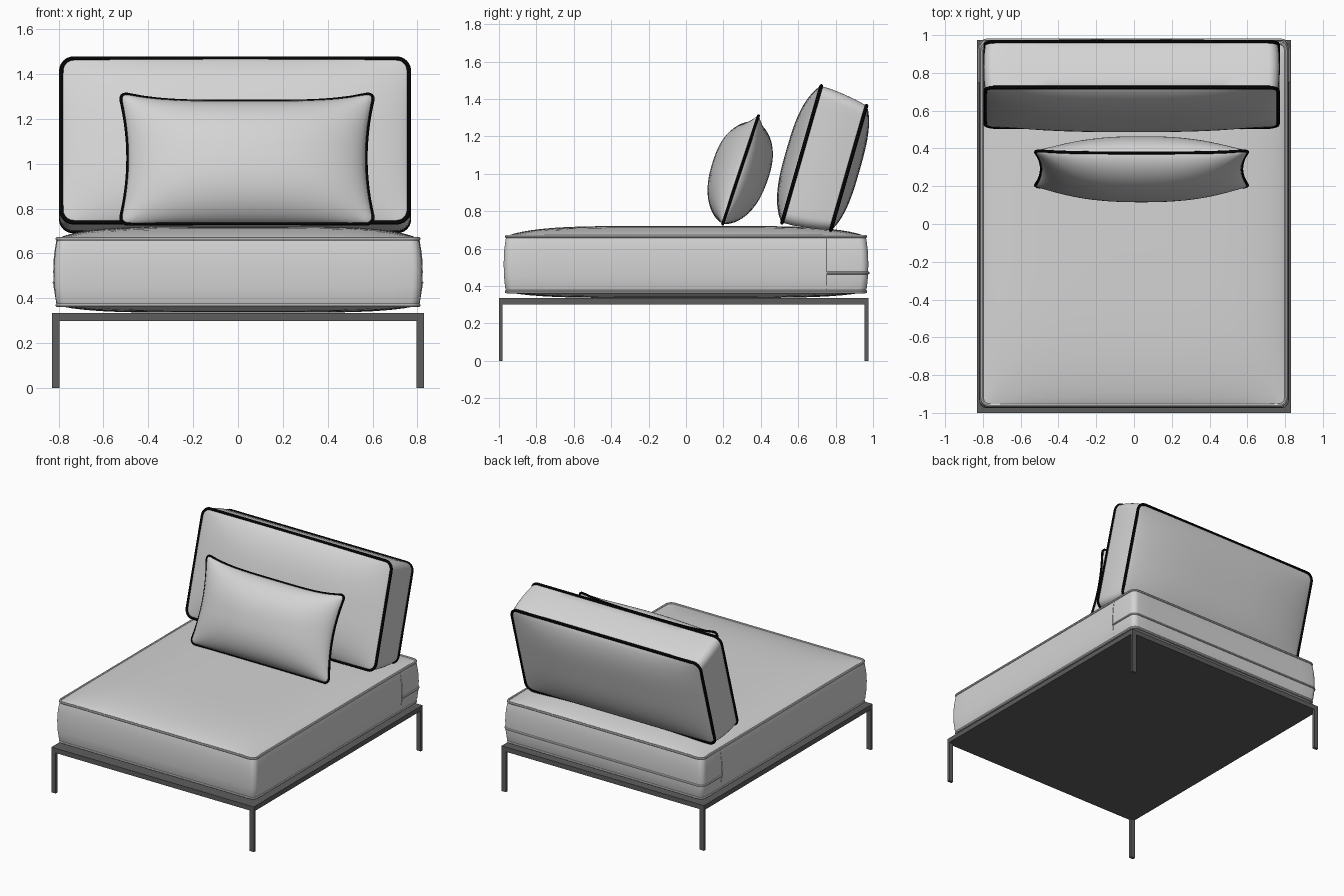
import bpy, bmesh
from math import sin, cos, pi, radians
from mathutils import Vector

default = bpy.data.objects.get("Cube")
if default:
    bpy.data.objects.remove(default)


def material(name, rgb):
    m = bpy.data.materials.new(name)
    m.use_nodes = True
    m.diffuse_color = (*rgb, 1)
    bsdf = next(n for n in m.node_tree.nodes if n.type == 'BSDF_PRINCIPLED')
    bsdf.inputs["Base Color"].default_value = (*rgb, 1)
    return m


FABRIC = material("light grey fabric", (0.66, 0.66, 0.66))
METAL = material("dark grey metal", (0.11, 0.11, 0.11))
BLACK = material("black piping", (0.003, 0.003, 0.003))


def add_object(name, mesh, mat, place=((0, 0, 0), 0), smooth=True):
    obj = bpy.data.objects.new(name, mesh)
    bpy.context.collection.objects.link(obj)
    mesh.materials.clear()
    mesh.materials.append(mat)
    obj.location = place[0]
    obj.rotation_euler.x = radians(place[1])
    if smooth:
        bpy.ops.object.select_all(action='DESELECT')
        obj.select_set(True)
        bpy.context.view_layer.objects.active = obj
        bpy.ops.object.shade_smooth_by_angle(angle=radians(42))
    return obj


def box(name, lo, hi, mat):
    bm = bmesh.new()
    bmesh.ops.create_cube(bm, size=1)
    lo, hi = Vector(lo), Vector(hi)
    for v in bm.verts:
        v.co = (lo + hi) / 2 + v.co * (hi - lo)
    mesh = bpy.data.meshes.new(name)
    bm.to_mesh(mesh)
    bm.free()
    return add_object(name, mesh, mat, smooth=False)


def tube(name, points, radius, mat, place=((0, 0, 0), 0), closed=True):
    """Round cord along a path, stored as a mesh."""
    curve = bpy.data.curves.new(name, 'CURVE')
    curve.dimensions = '3D'
    curve.bevel_depth = radius
    curve.bevel_resolution = 2
    curve.use_fill_caps = True
    spline = curve.splines.new('POLY')
    spline.points.add(len(points) - 1)
    for p, co in zip(spline.points, points):
        p.co = (*co, 1)
    spline.use_cyclic_u = closed
    temp = bpy.data.objects.new(name + " path", curve)
    mesh = bpy.data.meshes.new_from_object(temp)
    bpy.data.objects.remove(temp)
    return add_object(name, mesh, mat, place)


def rounded_rect(a, b, r, arc=6, edge=16):
    corners = []
    for k, (sx, sy) in enumerate([(1, 1), (-1, 1), (-1, -1), (1, -1)]):
        c = Vector((sx * (a - r), sy * (b - r)))
        corners.append([c + r * Vector((cos(t), sin(t))) for t in
                        [(k + i / arc) * pi / 2 for i in range(arc + 1)]])
    pts = []
    for k in range(4):
        pts += corners[k]
        start, end = corners[k][-1], corners[(k + 1) % 4][0]
        pts += [start.lerp(end, i / edge) for i in range(1, edge)]
    return pts


def cushion(name, a, b, r, levels, crowns, power, place, cords,
            cord_radius, cord_mat, warp=lambda p: p, steps=14):
    """Rings up the border, closed by a crowned panel on each side.
    levels: (height, outward growth); crowns: bulge of first and last panel."""
    outline = rounded_rect(a, b, r)

    def ring(z, grow, s=1, crown=0):
        out = []
        for x, y in outline:
            x, y = x * s, y * s
            f = (1 - abs(x / a) ** power[0]) * (1 - abs(y / b) ** power[0])
            out.append(warp(Vector((x * (a + grow) / a, y * (b + grow) / b,
                                    z + crown * max(f, 0) ** power[1]))))
        return out

    border = [ring(z, g) for z, g in levels]
    shrink = [1 - (i / steps) ** 1.6 for i in range(1, steps)]
    low = [ring(*levels[0], s, -crowns[0]) for s in reversed(shrink)]
    high = [ring(*levels[-1], s, crowns[1]) for s in shrink]
    bm = bmesh.new()
    rings = [[bm.verts.new(p) for p in row] for row in low + border + high]
    n = len(outline)
    for lower, upper in zip(rings, rings[1:]):
        for i in range(n):
            j = (i + 1) % n
            bm.faces.new((lower[i], lower[j], upper[j], upper[i]))
    for row, z in ((rings[0], levels[0][0] - crowns[0]), (rings[-1], levels[-1][0] + crowns[1])):
        centre = bm.verts.new(warp(Vector((0, 0, z))))
        for i in range(n):
            bm.faces.new((row[i], row[(i + 1) % n], centre))
    bmesh.ops.recalc_face_normals(bm, faces=bm.faces)
    mesh = bpy.data.meshes.new(name)
    bm.to_mesh(mesh)
    bm.free()
    add_object(name, mesh, FABRIC, place)
    for label, k in cords:
        tube(f"{name} {label} piping", border[k], cord_radius, cord_mat, place)


# Metal base: flat platform and four thin legs
X, FRONT, BACK, DECK = 0.83, -1.0, 0.975, 0.335
box("base platform", (-X, FRONT, 0.3), (X, BACK, DECK), METAL)
for side, sx in (("left", 1), ("right", -1)):
    for end, y in (("front", FRONT), ("back", BACK - 0.02)):
        x0, x1 = sorted((sx * X, sx * (X - 0.035)))
        box(f"{end} {side} leg", (x0, y, 0), (x1, y + 0.02, 0.3), METAL)

# Seat cushion with self-coloured piping
seat_place = ((0, 0, 0), 0)
cushion("seat cushion", 0.805, 0.96, 0.04,
        [(0.37, 0), (0.39, 0.007), (0.45, 0.013), (0.52, 0.015),
         (0.59, 0.012), (0.645, 0.005), (0.665, 0)],
        (0.034, 0.056), (5, 0.8), seat_place,
        [("bottom", 0), ("top", -1)], 0.009, FABRIC)

# Zip seam wrapped round the rear of the seat
wrap = [(x, y, 0.47) for x, y in rounded_rect(0.819, 0.974, 0.045)]
rear = [p for p in wrap if p[1] > 0.76]
rear = [(0.819, 0.75, 0.47)] + sorted(rear, key=lambda p: (-round(p[0], 4), p[1] * (1 if p[0] > 0 else -1)))
rear.append((-0.819, 0.75, 0.47))
tube("rear zip seam", rear, 0.008, FABRIC, closed=False)
for side, sx in (("left", 1), ("right", -1)):
    tube(f"{side} zip end seam", [(sx * (0.805 + g), 0.75, z) for z, g in
         ((0.37, 0), (0.45, 0.013), (0.52, 0.015), (0.59, 0.012), (0.665, 0))],
         0.004, FABRIC, closed=False)

# Leaning back cushion, slightly shorter at the rear panel
cushion("back cushion", 0.775, 0.363, 0.055,
        [(-0.131, 0), (-0.07, 0.006), (0, 0.008), (0.07, 0.006), (0.131, 0)],
        (0.06, 0.085), (3, 0.8), ((-0.013, 0.744, 1.068), 74),
        [("rear", 0), ("front", -1)], 0.01, BLACK,
        warp=lambda p: Vector((p.x, p.y * (1 + 0.36 * p.z), p.z))
        if abs(p.z) < 0.14 else Vector((p.x, p.y * (1 + 0.047 * (1 if p.z > 0 else -1)), p.z)))


# Small pillow with pinched corners and a dipped top edge
def pinch(p, a=0.57, b=0.31):
    x = p.x * (1 - 0.07 * (1 - (p.y / b) ** 2))
    y = p.y * (1 - (0.14 if p.y > 0 else 0.01) * (1 - (p.x / a) ** 4))
    return Vector((x, y, p.z))


cushion("small pillow", 0.57, 0.31, 0.04, [(0, 0)], (0.155, 0.155), (2.4, 0.6),
        ((0.04, 0.293, 1.025), 71.7), [("edge", 0)], 0.008, BLACK, warp=pinch)
